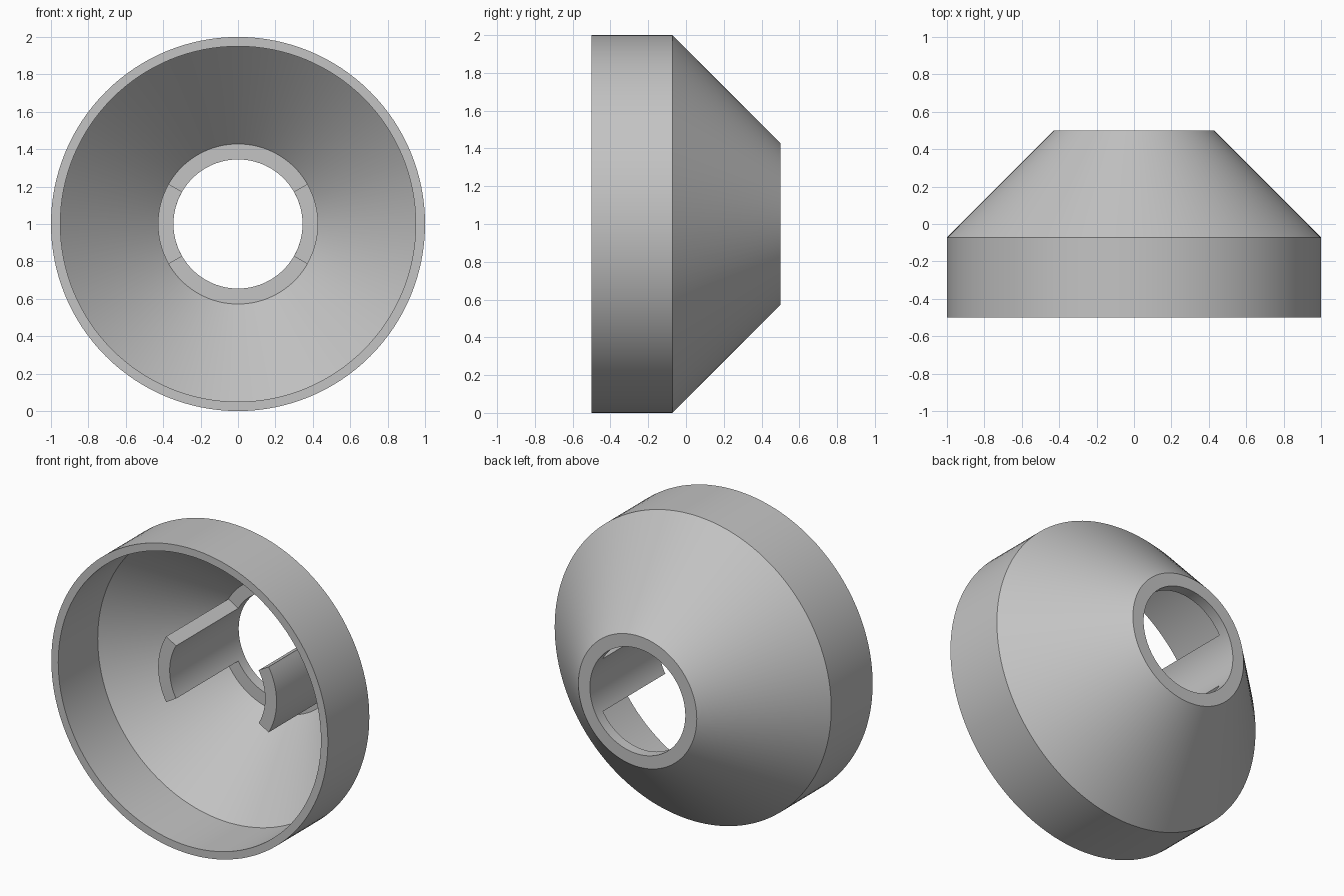
import bpy
import bmesh
from math import radians, tau
from mathutils import Matrix, Vector

cube = bpy.data.objects.get("Cube")
if cube:
    bpy.data.objects.remove(cube)

grey = bpy.data.materials.new("light grey")
grey.use_nodes = True
colour = (0.55, 0.55, 0.55, 1)
grey.diffuse_color = colour
grey.node_tree.nodes["Principled BSDF"].inputs["Base Color"].default_value = colour

CENTRE = Vector((0, 0, 1))


def revolve(name, profile, start, sweep, steps):
    """Turn a closed (radius, y) profile about the front-to-back axis."""
    bm = bmesh.new()
    face = bm.faces.new([bm.verts.new((r, y, 0)) for r, y in profile])
    bmesh.ops.rotate(bm, verts=bm.verts, matrix=Matrix.Rotation(start, 3, "Y"))
    full = sweep >= tau
    geom = list(face.edges) if full else [face]
    if full:
        bmesh.ops.delete(bm, geom=[face], context="FACES_ONLY")
    else:
        # keep the first end cap, spin a copy of it to the last
        geom = bmesh.ops.duplicate(bm, geom=[face])["geom"]
        geom = [g for g in geom if isinstance(g, bmesh.types.BMFace)]
    bmesh.ops.spin(bm, geom=geom, cent=(0, 0, 0), axis=(0, 1, 0),
                   angle=sweep, steps=steps)
    bmesh.ops.remove_doubles(bm, verts=bm.verts, dist=0.0001)
    bmesh.ops.recalc_face_normals(bm, faces=bm.faces)
    mesh = bpy.data.meshes.new(name)
    bm.to_mesh(mesh)
    bm.free()
    mesh.materials.append(grey)
    obj = bpy.data.objects.new(name, mesh)
    obj.location = CENTRE
    bpy.context.collection.objects.link(obj)
    bpy.ops.object.select_all(action="DESELECT")
    obj.select_set(True)
    bpy.context.view_layer.objects.active = obj
    bpy.ops.object.shade_smooth_by_angle(angle=radians(25))
    return obj


HOLE, NECK = 0.345, 0.428
FRONT, BACK, FLOOR = -0.5, 0.5, 0.43

# Hollow shell: straight rim, conical back, flat ring round the hole
revolve("conical_shell", [
    (1, FRONT), (1, -0.072), (NECK, BACK), (HOLE, BACK),
    (HOLE, FLOOR), (NECK, FLOOR), (0.95, -0.092), (0.95, FRONT),
], 0, tau, 128)

# Two curved tabs standing forward from the ring
tab = [(HOLE, -0.213), (NECK, -0.213), (NECK, FLOOR), (HOLE, FLOOR)]
for name, middle in (("left_tab", 0), ("right_tab", 180)):
    revolve(name, tab, radians(middle - 30), radians(60), 22)
